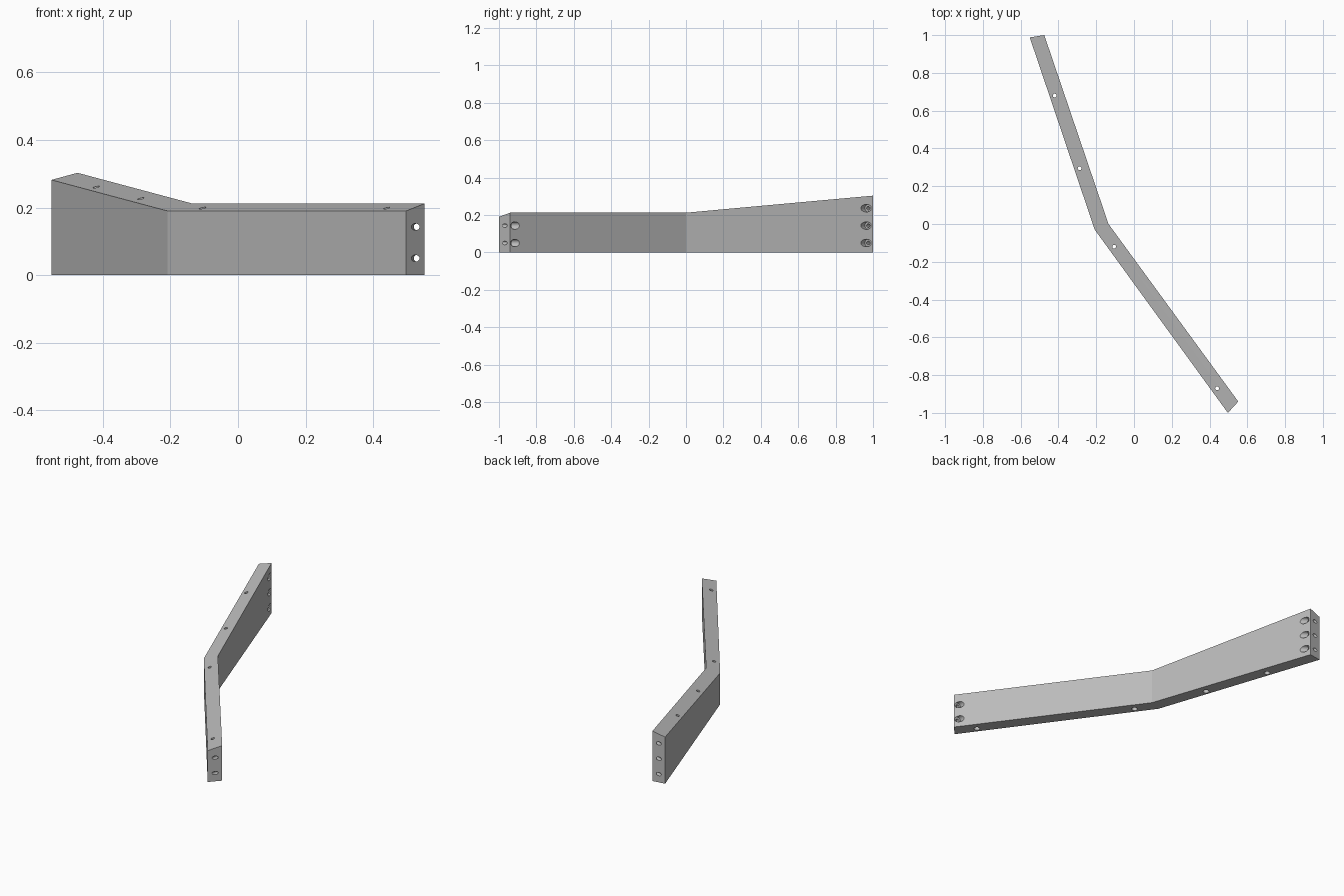
import bpy, bmesh
from math import radians
from mathutils import Vector

cube = bpy.data.objects.get("Cube")
if cube:
    bpy.data.objects.remove(cube, do_unlink=True)

grey = bpy.data.materials.new("plain grey")
grey.use_nodes = True
colour = (0.5, 0.5, 0.5, 1)
grey.diffuse_color = colour
grey.node_tree.nodes["Principled BSDF"].inputs["Base Color"].default_value = colour


def make_object(name, bm):
    bmesh.ops.recalc_face_normals(bm, faces=bm.faces)
    mesh = bpy.data.meshes.new(name)
    bm.to_mesh(mesh)
    bm.free()
    mesh.materials.append(grey)
    obj = bpy.data.objects.new(name, mesh)
    bpy.context.collection.objects.link(obj)
    return obj


# Bent beam: stations from front end, through the bend, to the back end
# Each station: outer x, outer y, inner x, inner y, outer height, inner height
stations = [
    (0.497, -1.0, 0.552, -0.94, 0.19, 0.212),
    (-0.208, -0.03, -0.135, 0.0, 0.19, 0.212),
    (-0.552, 0.988, -0.475, 1.0, 0.282, 0.303),
]
bm = bmesh.new()
rings = []
for ox, oy, ix, iy, oz, iz in stations:
    corners = [(ox, oy, 0), (ix, iy, 0), (ix, iy, iz), (ox, oy, oz)]
    rings.append([bm.verts.new(c) for c in corners])
for a, b in zip(rings, rings[1:]):
    for i in range(4):
        j = (i + 1) % 4
        bm.faces.new((a[i], a[j], b[j], b[i]))
bm.faces.new(rings[0])
bm.faces.new(rings[-1])
beam = make_object("bent_beam", bm)
bpy.context.view_layer.objects.active = beam
beam.select_set(True)


def drill(start, end, radius):
    """Cut a round bore from start to end."""
    start, end = Vector(start), Vector(end)
    axis = end - start
    bm = bmesh.new()
    bmesh.ops.create_cone(bm, cap_ends=True, segments=32, radius1=radius,
                          radius2=radius, depth=axis.length)
    bmesh.ops.rotate(bm, verts=bm.verts,
                     matrix=axis.to_track_quat('Z', 'Y').to_matrix())
    bmesh.ops.translate(bm, verts=bm.verts, vec=(start + end) / 2)
    cutter = make_object("bore_cutter", bm)
    cutter.hide_render = True
    mod = beam.modifiers.new("bore", 'BOOLEAN')
    mod.operation = 'DIFFERENCE'
    mod.solver = 'EXACT'
    mod.object = cutter
    bpy.ops.object.modifier_apply(modifier=mod.name)
    bpy.data.objects.remove(cutter, do_unlink=True)


# Vertical screw holes, widened from below
for x, y in [(-0.42, 0.68), (-0.288, 0.295), (-0.105, -0.12), (0.44, -0.87)]:
    drill((x, y, -0.1), (x, y, 0.4), 0.01)
    drill((x, y, -0.1), (x, y, 0.1), 0.017)

# Angled pockets on the inner face, with small bores leaving the end faces
pockets = [
    ((0.533, -0.915), (0.525, -0.97), 0.02, (0.05, 0.143)),
    ((-0.463, 0.964), (-0.514, 0.994), 0.02, (0.05, 0.143, 0.236)),
]
for mouth, exit_point, radius, heights in pockets:
    for z in heights:
        p, q = Vector((*mouth, z)), Vector((*exit_point, z))
        d = (q - p).normalized()
        drill(p, q + d * 0.05, 0.01)
        drill(p - d * 0.06, p + d * 0.02, radius)

# Smooth bore walls, crisp beam edges
bpy.ops.object.shade_smooth_by_angle(angle=radians(14))
